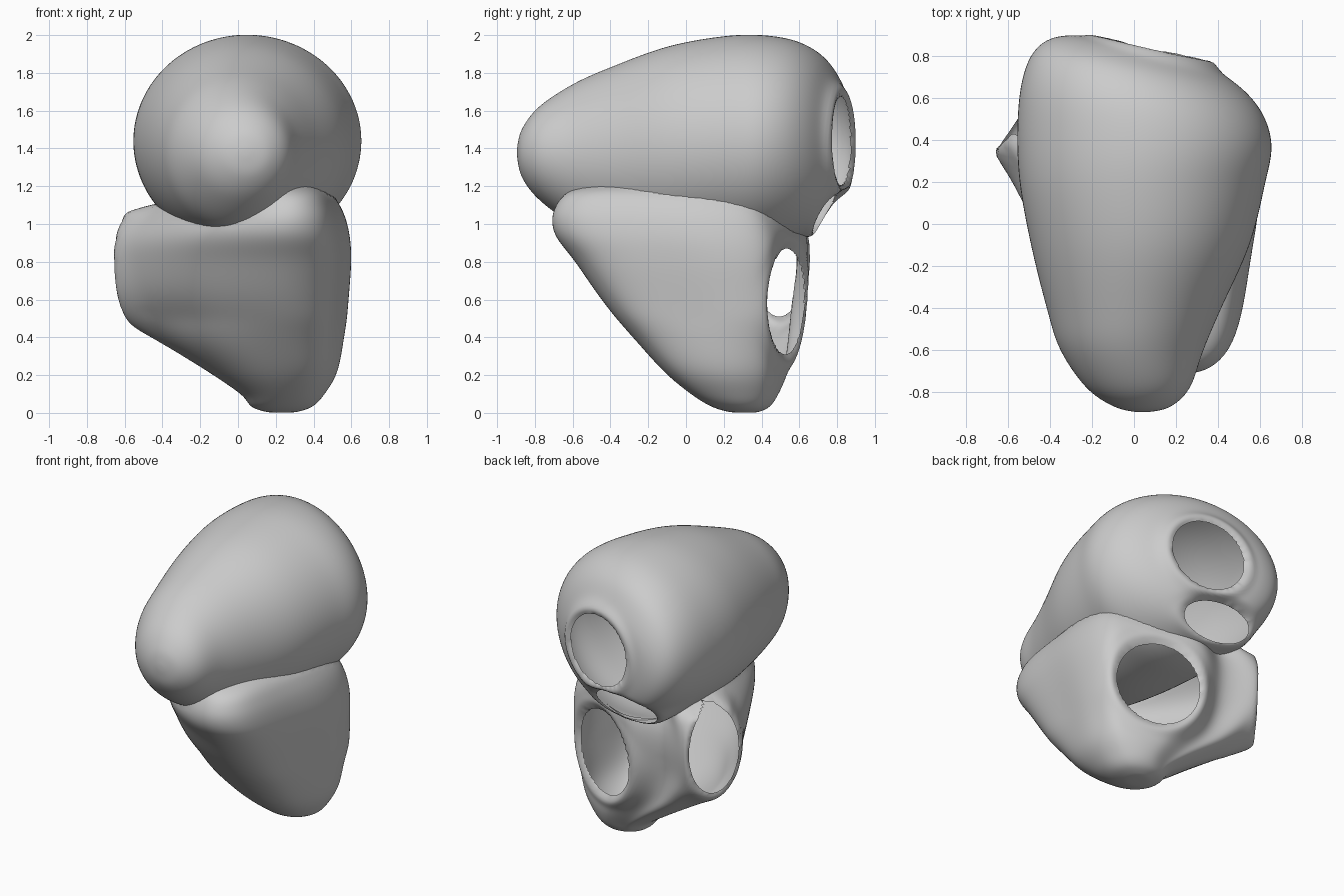
import bpy, bmesh, math
from mathutils import Vector
from mathutils.bvhtree import BVHTree

if "Cube" in bpy.data.objects:
    bpy.data.objects.remove(bpy.data.objects["Cube"])


def spline(pts, t, closed=False):
    """Catmull-Rom through pts; t runs 0..1."""
    n = len(pts)
    f = t * (n if closed else n - 1)
    i = int(f) if closed else min(int(f), n - 2)
    f -= i
    g = (lambda k: pts[k % n]) if closed else (lambda k: pts[max(0, min(n - 1, k))])
    return [0.5 * (2 * b + (c - a) * f + (2 * a - 5 * b + 4 * c - d) * f * f
                   + (3 * b - a - 3 * c + d) * f ** 3)
            for a, b, c, d in zip(g(i - 1), g(i), g(i + 1), g(i + 2))]


def loft(rings):
    """Skin closed rings and cap both ends with a fan."""
    bm = bmesh.new()
    vs = [[bm.verts.new(p) for p in r] for r in rings]
    n = len(rings[0])
    for a, b in zip(vs, vs[1:]):
        for i in range(n):
            j = (i + 1) % n
            bm.faces.new((a[i], a[j], b[j], b[i]))
    for ring in (vs[0], vs[-1]):
        c = bm.verts.new(sum((v.co for v in ring), Vector()) / n)
        for i in range(n):
            bm.faces.new((ring[i], ring[(i + 1) % n], c))
    bmesh.ops.recalc_face_normals(bm, faces=bm.faces)
    return bm


def smooth(bm, times):
    for _ in range(times):
        bmesh.ops.smooth_vert(bm, verts=[v for v in bm.verts if not v.is_boundary], factor=0.5,
                              use_axis_x=True, use_axis_y=True, use_axis_z=True)


def valve_opening(bm, centre, normal, a, b, lip=0.025, hold=None):
    """Cut an oval opening with a flat, slightly raised lip; hold(p) fades the bending."""
    c, w = Vector(centre), Vector(normal).normalized()
    u = Vector((0, 0, 1)).cross(w).normalized()
    v = w.cross(u)

    def local(p):
        d = p - c
        return d.dot(u), d.dot(v), d.dot(w)

    def radius(p):
        x, y, z = local(p)
        return math.hypot(x / a, y / b) if abs(z) < 0.22 else 9

    for vert in bm.verts:
        r = radius(vert.co)
        if r < 2:
            z = local(vert.co)[2]
            k = 1 if r < 1 else math.exp(-((r - 1) / 0.3) ** 2)
            bump = lip * math.exp(-((r - 1.15) / 0.14) ** 2)
            vert.co += w * (bump - z * k * 0.85) * (hold(vert.co) if hold else 1)
    bmesh.ops.delete(bm, geom=[f for f in bm.faces if radius(f.calc_center_median()) < 1],
                     context='FACES')
    for vert in bm.verts:
        r = radius(vert.co)
        if vert.is_boundary and 0.8 < r < 1.2 and (not hold or hold(vert.co) > 0.1):
            x, y, z = local(vert.co)
            vert.co = c + u * (x / r) + v * (y / r) + w * z


def finish(bm, name):
    me = bpy.data.meshes.new(name)
    bm.to_mesh(me)
    bm.free()
    me.shade_smooth()
    ob = bpy.data.objects.new(name, me)
    bpy.context.collection.objects.link(ob)


SEG = 128

# Upper chamber: oval sections along y (y, centre x, half width, bottom z, top z)
upper = [(-.895, .04, .02, 1.36, 1.40), (-.87, .04, .13, 1.25, 1.5), (-.78, .02, .245, 1.13, 1.62),
         (-.6, -.01, .34, 1.0, 1.74), (-.4, .0, .415, .93, 1.83), (-.1, .03, .52, .88, 1.94),
         (.2, .04, .585, .87, 1.995), (.42, .05, .605, .88, 2.0), (.6, .04, .575, .93, 1.965),
         (.73, .02, .50, 1.0, 1.88), (.81, .0, .38, 1.09, 1.74), (.85, -.01, .22, 1.22, 1.6),
         (.86, -.01, .02, 1.38, 1.42)]
rings = []
for i in range(111):
    y, cx, rx, lo, hi = spline(upper, i / 110)
    k = max(0, min(1, (y - .2) / .6))
    ring = []
    for j in range(SEG):
        t = 2 * math.pi * j / SEG
        x = cx + rx * math.cos(t)
        ring.append((x, y - .2 * x * k, (lo + hi) / 2 + (hi - lo) / 2 * math.sin(t)))
    rings.append(ring)
bm_up = loft(rings)
smooth(bm_up, 5)
tree = BVHTree.FromBMesh(bm_up)

# Lower chamber: one outline scaled to the extents of each level (z, x0, x1, y0, y1)
outline = [(.0, -.64), (.28, -.72), (.48, -.58), (.56, -.2), (.6, .1), (.57, .34), (.44, .45),
           (.2, .54), (-.02, .60), (-.24, .52), (-.44, .6), (-.58, .5), (-.65, .35), (-.52, .03),
           (-.27, -.42)]
levels = [(.0, .17, .29, .25, .37), (.03, .07, .39, .14, .44), (.1, .0, .46, .02, .49),
          (.22, -.19, .53, -.13, .54), (.4, -.46, .565, -.29, .58), (.6, -.62, .585, -.45, .62),
          (.8, -.66, .6, -.59, .65), (.95, -.62, .59, -.70, .64), (1.08, -.48, .55, -.7, .58),
          (1.18, -.3, .47, -.6, .46), (1.24, -.1, .3, -.3, .3)]
rings = []
for i in range(111):
    z, x0, x1, y0, y1 = spline(levels, i / 110)
    k = max(0, min(1, z / .5))
    ring = []
    for j in range(SEG):
        px, py = spline(outline, j / SEG, True)
        u, v = (px + .65) / 1.25, (py + .72) / 1.32
        t = math.atan2(v - .5, u - .5)
        u = u * k + (.5 + .5 * math.cos(t)) * (1 - k)
        v = v * k + (.5 + .5 * math.sin(t)) * (1 - k)
        ring.append((x0 + (x1 - x0) * u, y0 + (y1 - y0) * v, z))
    rings.append(ring)
bm_low = loft(rings)
smooth(bm_low, 10)


# Remove the part of the lower chamber buried in the upper one, then weld its edge to the wall
def depth(p):
    loc, nor, _, _ = tree.find_nearest(p)
    return (loc - p).dot(nor)


def hold(p):
    return max(0, min(1, -depth(p) / .07))


bmesh.ops.delete(bm_low, geom=[f for f in bm_low.faces if depth(f.calc_center_median()) > 0],
                 context='FACES')
for vert in bm_low.verts:
    if vert.is_boundary:
        vert.co = tree.find_nearest(vert.co)[0]

# Two openings at the back of each chamber
valve_opening(bm_up, (.085, .81, 1.44), (.2, 1, 0), .25, .235)
valve_opening(bm_up, (-.06, .72, 1.06), (.1, .93, -.38), .24, .12, .012)
valve_opening(bm_low, (.24, .515, .59), (.38, .92, 0), .27, .28, .025, hold)
valve_opening(bm_low, (-.55, .49, .80), (-.82, .574, 0), .165, .29, .02, hold)
for bm in (bm_up, bm_low):
    smooth(bm, 2)

finish(bm_up, "upper_chamber")
finish(bm_low, "lower_chamber")
